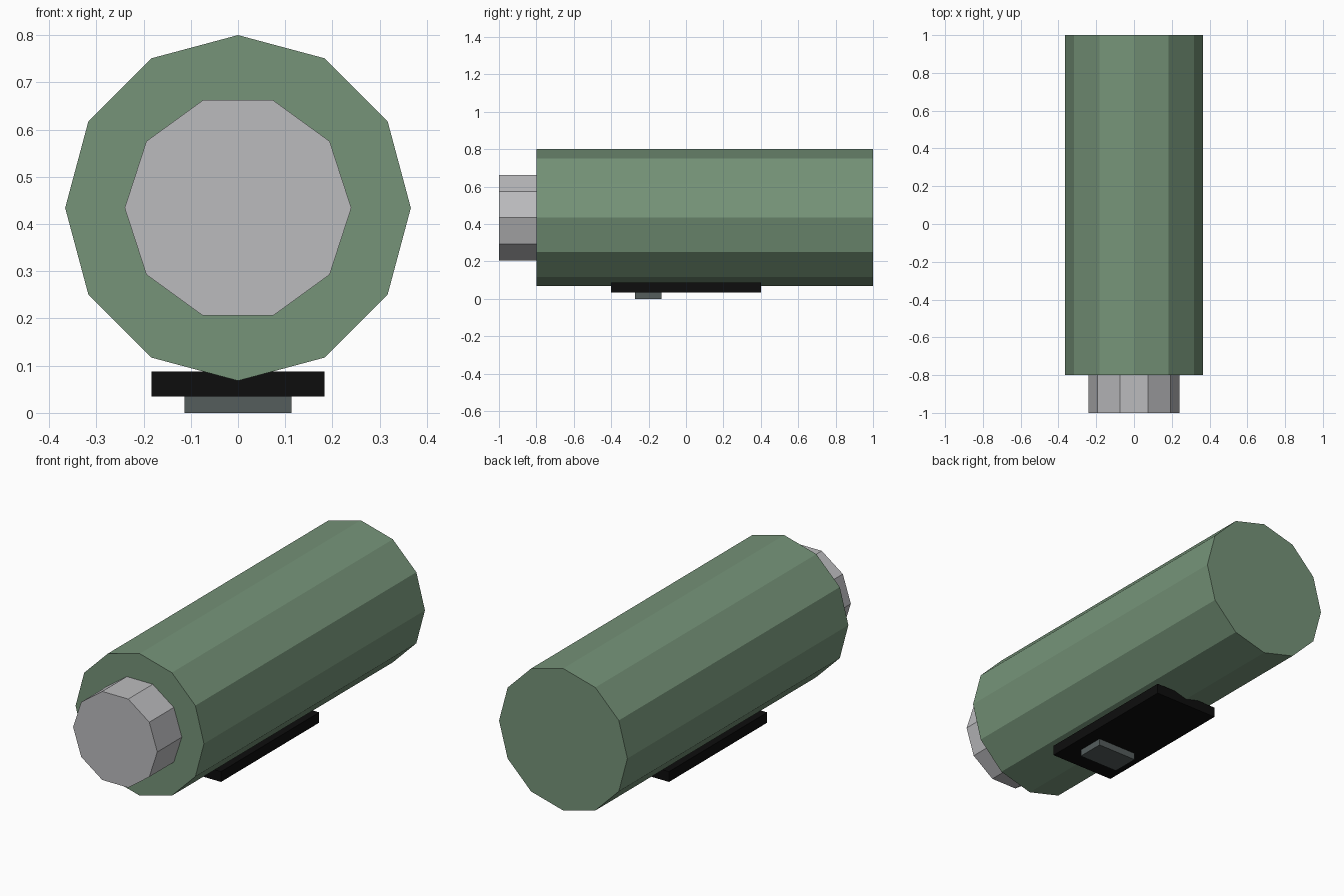
import bpy
import bmesh
import math

if "Cube" in bpy.data.objects:
    bpy.data.objects.remove(bpy.data.objects["Cube"], do_unlink=True)


def material(name, rgb):
    mat = bpy.data.materials.new(name)
    mat.use_nodes = True
    mat.diffuse_color = (*rgb, 1)
    mat.node_tree.nodes["Principled BSDF"].inputs["Base Color"].default_value = (*rgb, 1)
    return mat


def finish(name, bm, mat):
    bmesh.ops.recalc_face_normals(bm, faces=bm.faces)
    mesh = bpy.data.meshes.new(name)
    bm.to_mesh(mesh)
    bm.free()
    mesh.materials.append(mat)
    obj = bpy.data.objects.new(name, mesh)
    bpy.context.collection.objects.link(obj)
    return obj


def prism(name, sides, radius, z, y0, y1, mat):
    """Flat-sided cylinder lying along y, with a corner on the +x side."""
    bm = bmesh.new()
    angles = [math.tau * i / sides for i in range(sides)]
    ring = [bm.verts.new((radius * math.cos(a), y0, z + radius * math.sin(a))) for a in angles]
    face = bm.faces.new(ring)
    grown = bmesh.ops.extrude_face_region(bm, geom=[face], use_keep_orig=True)["geom"]
    moved = [g for g in grown if isinstance(g, bmesh.types.BMVert)]
    bmesh.ops.translate(bm, verts=moved, vec=(0, y1 - y0, 0))
    return finish(name, bm, mat)


def box(name, half_width, y0, y1, z0, z1, mat):
    bm = bmesh.new()
    bmesh.ops.create_cube(bm, size=1)
    bmesh.ops.scale(bm, verts=bm.verts, vec=(2 * half_width, y1 - y0, z1 - z0))
    bmesh.ops.translate(bm, verts=bm.verts, vec=(0, (y0 + y1) / 2, (z0 + z1) / 2))
    return finish(name, bm, mat)


green = material("muted green", (0.18, 0.295, 0.19))
silver = material("light grey", (0.5, 0.5, 0.515))
black = material("black", (0.004, 0.004, 0.004))
slate = material("slate grey", (0.09, 0.109, 0.108))

AXIS = 0.434

# Long barrel and the stub at its front
prism("barrel", 12, 0.366, AXIS, -0.8, 1.0, green)
prism("front_stub", 10, 0.24, AXIS, -1.0, -0.8, silver)

# Plate under the barrel with its small button
box("under_plate", 0.183, -0.4, 0.4, 0.035, 0.088, black)
box("button", 0.113, -0.274, -0.13, 0.0, 0.04, slate)
